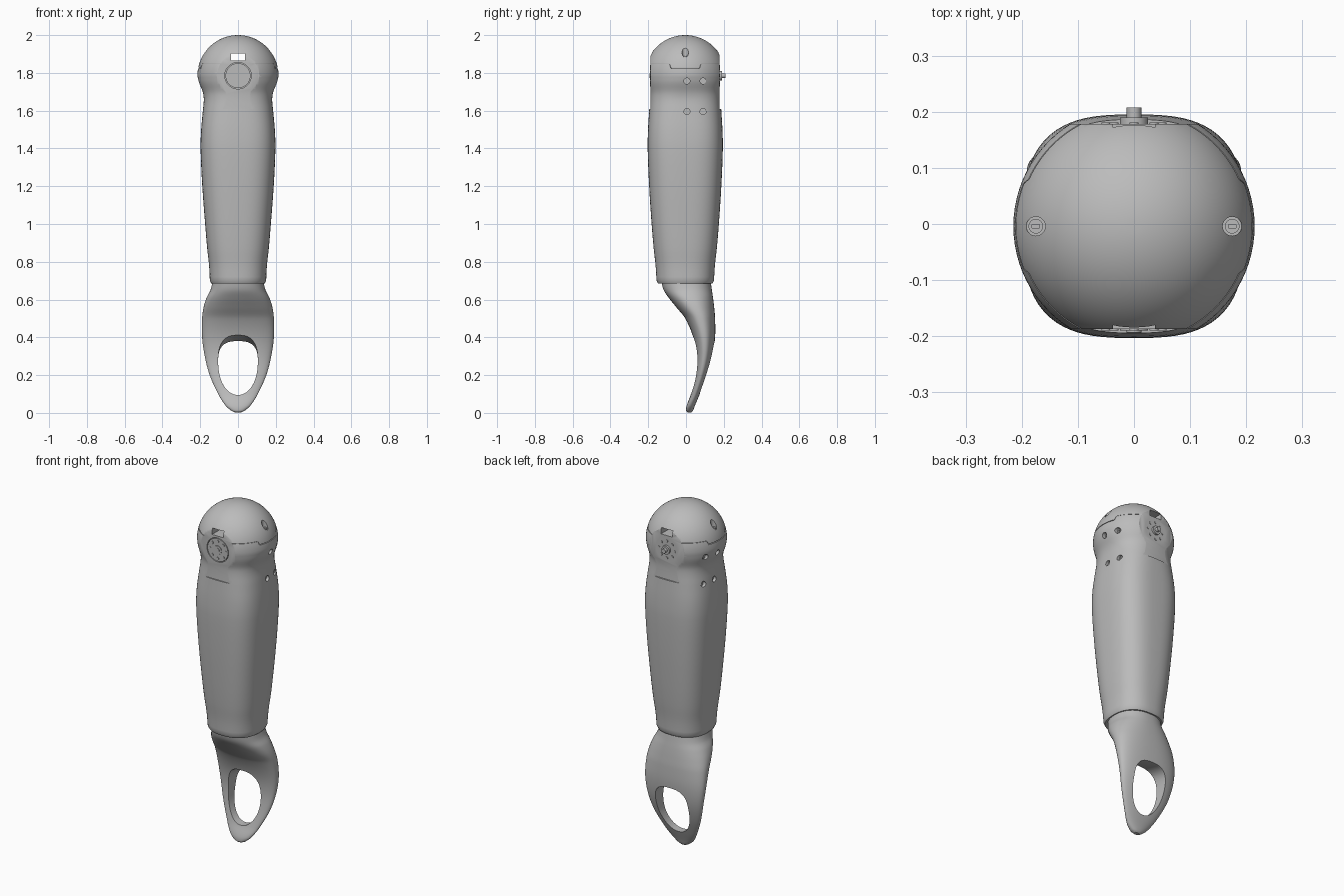
import bpy, bmesh, math
from mathutils import Matrix, Vector

cube = bpy.data.objects.get("Cube")
if cube:
    bpy.data.objects.remove(cube)

gray = bpy.data.materials.new("plain_gray")
gray.use_nodes = True
COLOR = (0.5, 0.5, 0.5, 1)
gray.diffuse_color = COLOR
gray.node_tree.nodes["Principled BSDF"].inputs["Base Color"].default_value = COLOR

HEAD_Z, HEAD_R, MID_Y = 1.785, 0.215, -0.004
FRONT, BACK = -0.187, 0.178


def make(name, bm):
    bmesh.ops.recalc_face_normals(bm, faces=bm.faces)
    mesh = bpy.data.meshes.new(name)
    bm.to_mesh(mesh)
    bm.free()
    ob = bpy.data.objects.new(name, mesh)
    bpy.context.collection.objects.link(ob)
    mesh.materials.append(gray)
    return ob


def loft(name, loops, ring=False):
    """Skin closed loops of points; cap the ends, or join last to first."""
    bm = bmesh.new()
    rows = [[bm.verts.new(p) for p in loop] for loop in loops]
    pairs = list(zip(rows, rows[1:])) + ([(rows[-1], rows[0])] if ring else [])
    for a, b in pairs:
        for i in range(len(a)):
            j = (i + 1) % len(a)
            bm.faces.new((a[i], a[j], b[j], b[i]))
    if not ring:
        bm.faces.new(rows[0])
        bm.faces.new(rows[-1])
    return make(name, bm)


def oval(a, b, n, count=80):
    """Superellipse outline."""
    pts = []
    for i in range(count):
        t = math.tau * i / count
        c, s = math.cos(t), math.sin(t)
        pts.append((a * math.copysign(abs(c) ** (2 / n), c),
                    b * math.copysign(abs(s) ** (2 / n), s)))
    return pts


def refine(st, steps):
    """Smooth interpolation between stations keyed by their first value."""
    def slope(i, k):
        lo, hi = max(i - 1, 0), min(i + 1, len(st) - 1)
        return (st[hi][k] - st[lo][k]) / (st[hi][0] - st[lo][0])
    out = []
    for i in range(len(st) - 1):
        h = st[i + 1][0] - st[i][0]
        for s in range(steps):
            t = s / steps
            row = [st[i][0] + h * t]
            for k in range(1, len(st[0])):
                row.append((2*t**3 - 3*t**2 + 1) * st[i][k] + (3*t**2 - 2*t**3) * st[i+1][k]
                           + h * ((t**3 - 2*t**2 + t) * slope(i, k) + (t**3 - t**2) * slope(i+1, k)))
            out.append(row)
    return out + [list(st[-1])]


def cylinder(name, start, end, r, segs=32):
    start, end = Vector(start), Vector(end)
    d = end - start
    bm = bmesh.new()
    bmesh.ops.create_cone(bm, cap_ends=True, segments=segs, radius1=r, radius2=r, depth=d.length)
    rot = d.to_track_quat('Z', 'Y').to_matrix().to_4x4()
    bm.transform(Matrix.Translation((start + end) / 2) @ rot)
    return make(name, bm)


def box(name, lo, hi):
    lo, hi = Vector(lo), Vector(hi)
    bm = bmesh.new()
    bmesh.ops.create_cube(bm, size=1)
    bm.transform(Matrix.Translation((lo + hi) / 2) @ Matrix.Diagonal((*(hi - lo), 1)))
    return make(name, bm)


def cut(ob, cutter):
    cutter.hide_render = True
    mod = ob.modifiers.new("cut", 'BOOLEAN')
    mod.operation, mod.solver, mod.object = 'DIFFERENCE', 'EXACT', cutter
    bpy.context.view_layer.objects.active = ob
    bpy.ops.object.modifier_apply(modifier=mod.name)
    bpy.data.objects.remove(cutter)


# Main sleeve with round head: height, half width, half depth, squareness
sleeve = refine([
    (0.70, 0.149, 0.152, 2.4), (0.78, 0.153, 0.157, 2.5), (0.87, 0.163, 0.167, 2.6),
    (1.0, 0.174, 0.178, 2.7), (1.2, 0.189, 0.191, 2.8), (1.4, 0.198, 0.199, 2.9),
    (1.5, 0.195, 0.197, 2.9), (1.6, 0.186, 0.191, 2.7), (1.66, 0.181, 0.188, 2.5),
    (1.7, 0.187, 0.191, 2.3), (1.75, 0.207, 0.207, 2.1), (HEAD_Z, HEAD_R, HEAD_R, 2)], 4)
sleeve.insert(0, [0.685, 0.142, 0.144, 2.4])
for i in range(1, 30):
    t = math.pi / 2 * i / 30
    r = HEAD_R * math.cos(t)
    sleeve.append([HEAD_Z + HEAD_R * math.sin(t), r, r, 2])
body = loft("handle_body", [[(x, y + MID_Y, z) for x, y in oval(a, b, n)] for z, a, b, n in sleeve])

# Flat front and back of the head
cut(body, box("front_trim", (-0.4, -0.4, 1.61), (0.4, FRONT, 2.1)))
cut(body, box("back_trim", (-0.4, BACK, 1.61), (0.4, 0.4, 2.1)))

# Stepped seam under the cap
seam = []
for i in range(120):
    t = math.tau * i / 120
    c, s = math.cos(t), math.sin(t)
    z = 1.826 if abs(HEAD_R * s) < 0.085 else 1.848
    seam.append([(r * c, r * s + MID_Y, z + h)
                 for r, h in ((0.203, -0.002), (0.24, -0.002), (0.24, 0.002), (0.203, 0.002))])
cut(body, loft("seam_cutter", seam, ring=True))

# Through slot and round hub recesses
cut(body, box("slot_cutter", (-0.037, -0.3, 1.866), (0.037, 0.3, 1.902)))
for face, out in ((FRONT, -1), (BACK, 1)):
    cut(body, cylinder("recess_cutter", (0, face - out * 0.012, HEAD_Z), (0, face + out * 0.1, HEAD_Z), 0.07, 48))

# Recessed screws on both sides and on the cap
fasteners = []
for side in (-1, 1):
    for y, z, x in ((0.005, 1.757, 0.187), (0.09, 1.757, 0.174), (0.005, 1.595, 0.168), (0.09, 1.595, 0.161)):
        cut(body, cylinder("screw_hole", (side * x, y, z), (side * 0.3, y, z), 0.016, 20))
        fasteners.append(cylinder("side_screw", (side * (x - 0.01), y, z), (side * (x + 0.006), y, z), 0.011, 20))
        cut(fasteners[-1], cylinder("socket", (side * x, y, z), (side * 0.3, y, z), 0.005, 6))
    x = side * 0.175
    cut(body, cylinder("cap_hole", (x, MID_Y, 1.88), (x, MID_Y, 2.1), 0.017, 24))
    fasteners.append(cylinder("cap_screw", (x, MID_Y, 1.87), (x, MID_Y, 1.89), 0.013, 24))
    cut(fasteners[-1], box("screw_slot", (x - 0.007, MID_Y - 0.003, 1.886), (x + 0.007, MID_Y + 0.003, 1.9)))

# Hub discs with a ring of bolts, front and back
for label, face, out, hub, pin in (("front", FRONT, -1, 0.003, 0.006), ("back", BACK, 1, 0.012, 0.030)):
    def disc(name, r, height, x=0, z=HEAD_Z, segs=32):
        ob = cylinder(label + name, (x, face - out * 0.013, z), (x, face + out * height, z), r, segs)
        fasteners.append(ob)
    disc("_hub_disc", 0.066, 0, segs=48)
    disc("_hub_boss", 0.025, hub)
    disc("_hub_pin", 0.013, pin)
    for i in range(8):
        t = math.tau * i / 8
        disc("_hub_bolt", 0.008, 0.003, 0.05 * math.cos(t), HEAD_Z + 0.05 * math.sin(t), 12)

# Curved loop at the bottom: height, half width, front y, back y
hook = refine([
    (0.003, 0.018, 0.008, 0.03), (0.012, 0.036, 0.001, 0.037), (0.04, 0.067, 0.004, 0.048),
    (0.1, 0.105, 0.026, 0.073), (0.2, 0.15, 0.048, 0.112), (0.3, 0.176, 0.054, 0.141),
    (0.4, 0.19, 0.038, 0.154), (0.5, 0.19, -0.004, 0.154), (0.56, 0.182, -0.052, 0.149),
    (0.61, 0.166, -0.092, 0.143), (0.65, 0.146, -0.118, 0.137), (0.7, 0.133, -0.132, 0.13)], 6)
loop = loft("pull_loop", [[(x, y + (f + b) / 2, z) for x, y in oval(w, (b - f) / 2, 2.3)]
                          for z, w, f, b in hook])

# Opening in the loop, its top sloping down to the back
opening = []
for y, top in ((-0.15, 0.19), (0.04, 0.14), (0.14, 0.11), (0.3, 0.11)):
    upper, lower = oval(0.105, top, 2.8, 64), oval(0.105, 0.175, 2.1, 64)
    opening.append([(p[0], y, 0.27 + p[1]) for p in upper[:32] + lower[32:]])
cut(loop, loft("opening_cutter", opening))
bevel = loop.modifiers.new("soft_rim", 'BEVEL')
bevel.width, bevel.segments, bevel.limit_method, bevel.angle_limit = 0.008, 2, 'ANGLE', math.radians(45)

# Smooth shading with crisp edges
for ob in bpy.context.view_layer.objects:
    ob.select_set(ob in [body, loop] + fasteners)
bpy.context.view_layer.objects.active = body
bpy.ops.object.shade_smooth_by_angle(angle=math.radians(32))
